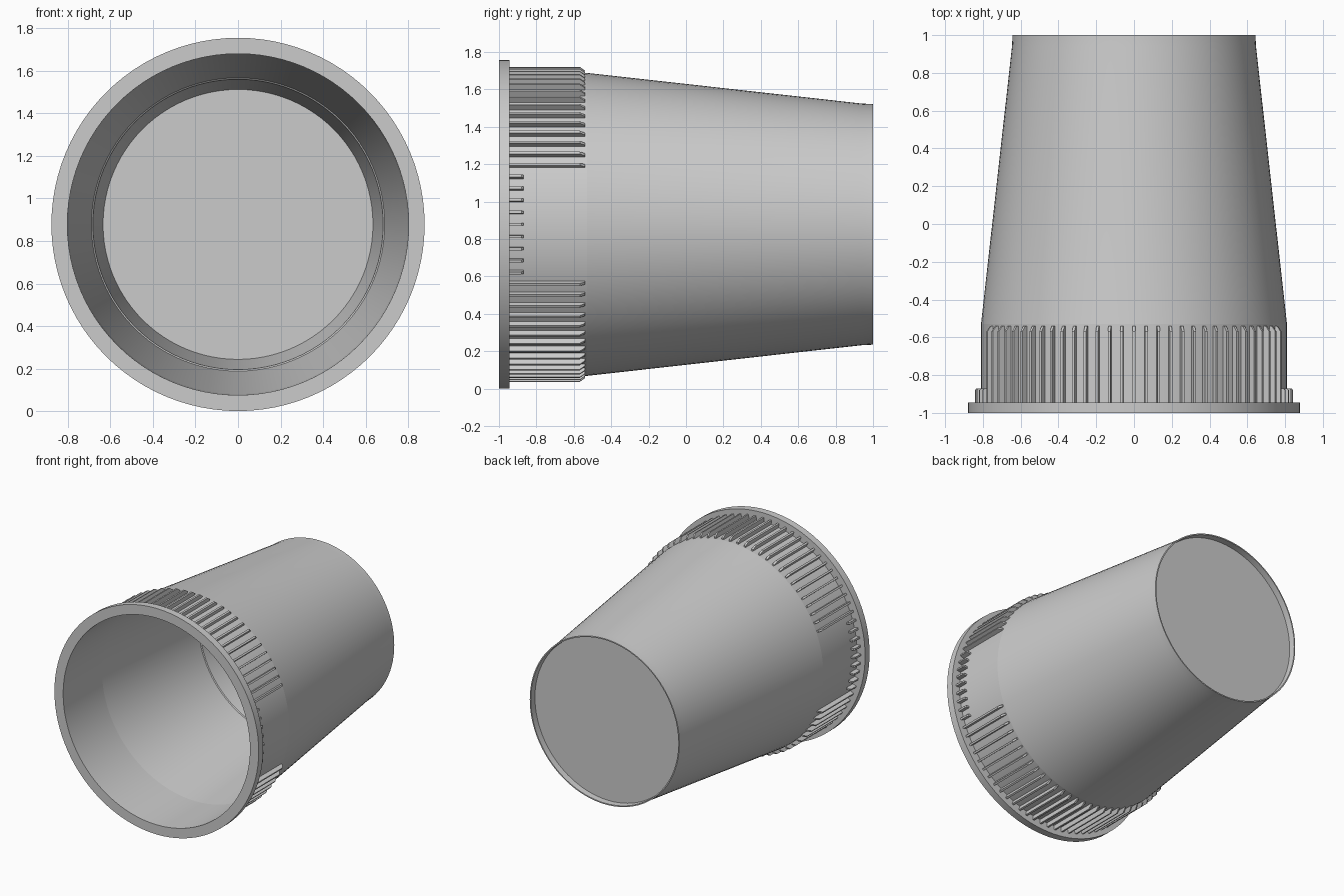
import bpy, bmesh, math

if "Cube" in bpy.data.objects:
    bpy.data.objects.remove(bpy.data.objects["Cube"])

SEG = 96          # sides of the turned body
CZ = 0.878        # height of the cup's axis, which runs along y
RIBS = 80


def finish(bm, name, angle):
    bmesh.ops.recalc_face_normals(bm, faces=bm.faces)
    mesh = bpy.data.meshes.new(name)
    bm.to_mesh(mesh)
    bm.free()
    obj = bpy.data.objects.new(name, mesh)
    bpy.context.collection.objects.link(obj)
    bpy.ops.object.select_all(action='DESELECT')
    obj.select_set(True)
    bpy.context.view_layer.objects.active = obj
    bpy.ops.object.shade_smooth_by_angle(angle=math.radians(angle))
    return obj


def lathe(name, profile):
    """Turn (radius, y) points around the cup axis; radius 0 closes to a pole."""
    bm = bmesh.new()
    rings = []
    for r, y in profile:
        if r == 0:
            rings.append([bm.verts.new((0, y, CZ))] * SEG)
        else:
            rings.append([bm.verts.new((r * math.sin(2 * math.pi * i / SEG), y,
                                        CZ + r * math.cos(2 * math.pi * i / SEG)))
                          for i in range(SEG)])
    for a, b in zip(rings, rings[1:]):
        for i in range(SEG):
            j = (i + 1) % SEG
            quad = list(dict.fromkeys((a[i], a[j], b[j], b[i])))
            bm.faces.new(quad)
    return finish(bm, name, 5)


def ribs(name, indices, profile, width=0.014):
    """Extrude a (radius, y) rib outline sideways and place it at each index."""
    bm = bmesh.new()
    for k in indices:
        a = 2 * math.pi * k / RIBS
        s, c = math.sin(a), math.cos(a)
        left, right = [[bm.verts.new((r * s + t * c, y, CZ + r * c - t * s))
                        for r, y in profile] for t in (-width / 2, width / 2)]
        bm.faces.new(left)
        bm.faces.new(right[::-1])
        n = len(profile)
        for i in range(n):
            j = (i + 1) % n
            bm.faces.new((left[i], right[i], right[j], left[j]))
    return finish(bm, name, 20)


# Cup: inner floor, stacking ledge, mouth, rim flange, outer wall, recessed base
lathe("cup_body", [
    (0, 0.94), (0.635, 0.94),
    (0.683, 0.505), (0.69, 0.5),
    (0.798, -0.53), (0.803, -1.0),
    (0.878, -1.0), (0.878, -0.945),
    (0.81, -0.945), (0.81, -0.53),
    (0.646, 0.94), (0.643, 1.0),
    (0.634, 1.0), (0.632, 0.952), (0, 0.952),
])

# Short ribs on both sides, long ribs over the top and bottom
quarter = RIBS // 4
short = [k for k in range(RIBS) if abs(k % (2 * quarter) - quarter) <= 4]
long_ = [k for k in range(RIBS) if k not in short]
ribs("long_ribs", long_,
     [(0.806, -0.95), (0.842, -0.95), (0.842, -0.568), (0.822, -0.54), (0.806, -0.54)])
ribs("short_ribs", short,
     [(0.806, -0.95), (0.842, -0.95), (0.842, -0.88), (0.834, -0.87), (0.806, -0.87)])
